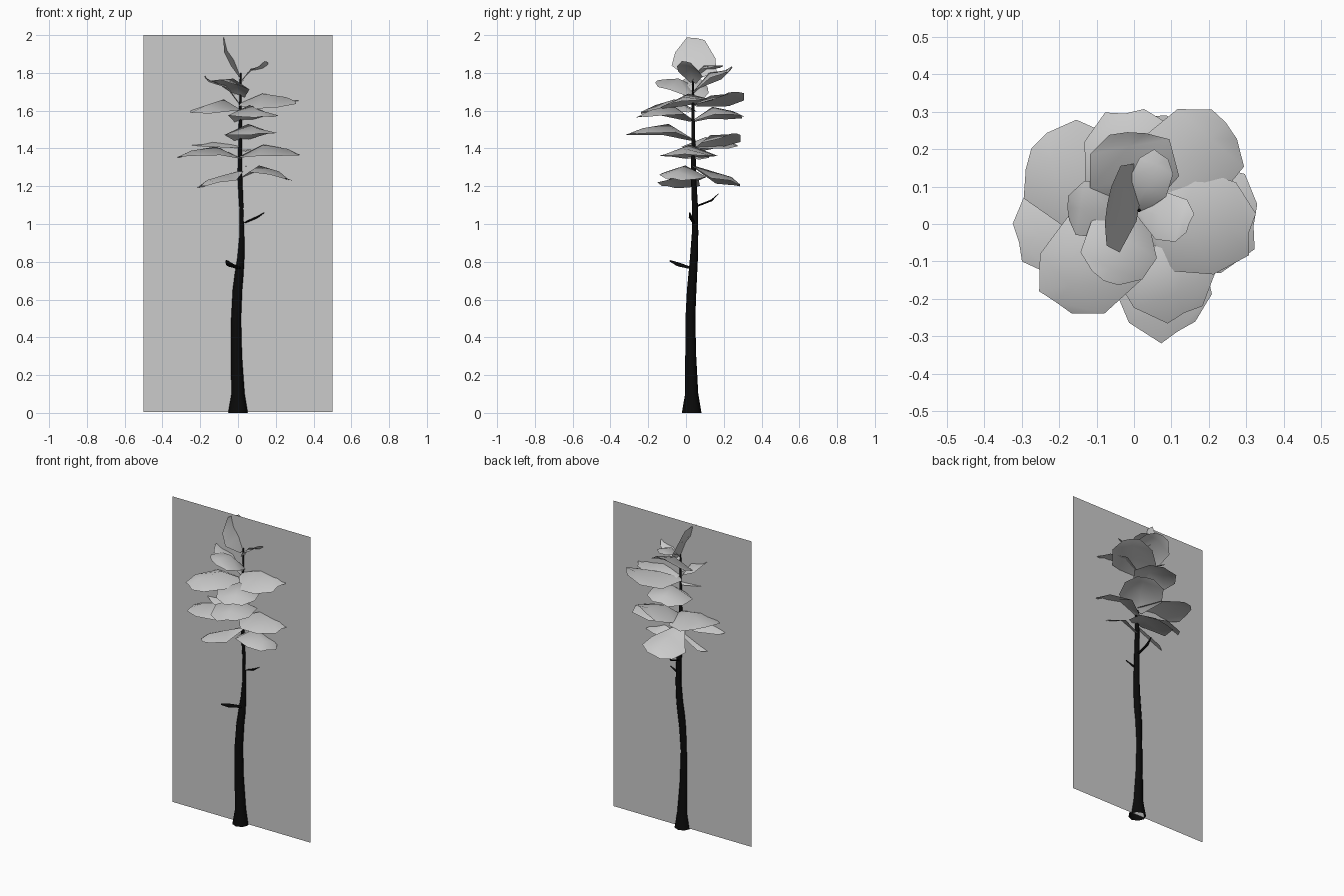
import bpy, math, random
from mathutils import Vector

random.seed(4)
bark = bpy.data.materials.new("bark_black")
bark.diffuse_color = (0.003, 0.003, 0.003, 1)


def make(name, verts, faces, mat=None, smooth=True):
    me = bpy.data.meshes.new(name)
    me.from_pydata(verts, [], faces)
    ob = bpy.data.objects.new(name, me)
    bpy.context.collection.objects.link(ob)
    if mat:
        me.materials.append(mat)
    for p in me.polygons:
        p.use_smooth = smooth
    return ob


def tube(name, path, sides, flat=1.0):
    # path entries: x, y, z, radius; open at the first end, closed at the tip
    verts, faces = [], []
    for i, p in enumerate(path):
        a, b = path[max(i - 1, 0)], path[min(i + 1, len(path) - 1)]
        d = (Vector(b[:3]) - Vector(a[:3])).normalized()
        up = Vector((0, 1, 0)) if abs(d.z) > 0.8 else Vector((0, 0, 1))
        u = d.cross(up).normalized()
        w = u.cross(d)
        for k in range(sides):
            t = 2 * math.pi * k / sides
            verts.append(Vector(p[:3]) + p[3] * (u * math.cos(t) + w * math.sin(t) * flat))
    for i in range(len(path) - 1):
        for k in range(sides):
            n = (k + 1) % sides
            faces.append((i * sides + k, i * sides + n, (i + 1) * sides + n, (i + 1) * sides + k))
    faces.append(tuple(range((len(path) - 1) * sides, len(path) * sides)))
    return make(name, verts, faces, bark)


# Trunk, flared at the foot and gently bent
tube("trunk", [(0, .03, 0, .052), (0, .03, .1, .035),
               (-.008, .025, .3, .029), (-.01, .023, .5, .026), (-.003, .03, .65, .025),
               (.015, .042, .82, .021), (.021, .048, .95, .017), (.018, .048, 1.08, .016),
               (.01, .04, 1.25, .014), (.014, .036, 1.8, .004)], 8)

# Dead twigs
tube("lower_twig", [(.01, .03, .765, .012), (-.045, -.04, .785, .022),
                    (-.06, -.085, .805, .008)], 5, .5)
tube("side_twig", [(.02, .045, 1.0, .008), (.1, .025, 1.035, .011), (.14, .02, 1.06, .003)], 5, .5)
tube("back_twig", [(.015, .045, 1.09, .01), (.01, .135, 1.125, .01), (.01, .172, 1.16, .003)], 5, .5)

# Foliage: azimuth, length, half width, heights of base / middle / end
leaves = [
    (-22, .27, .12, 1.24, 1.31, 1.24), (212, .25, .11, 1.28, 1.26, 1.20),
    (84, .25, .13, 1.31, 1.28, 1.21), (195, .33, .13, 1.35, 1.41, 1.36),
    (-8, .31, .15, 1.36, 1.42, 1.37), (62, .26, .13, 1.39, 1.47, 1.48),
    (150, .33, .14, 1.41, 1.46, 1.44), (-72, .34, .13, 1.45, 1.53, 1.48),
    (228, .33, .13, 1.60, 1.66, 1.59), (-66, .30, .13, 1.55, 1.63, 1.57),
    (98, .26, .13, 1.55, 1.62, 1.57), (-12, .30, .14, 1.64, 1.69, 1.65),
    (45, .33, .13, 1.63, 1.68, 1.70), (244, .21, .10, 1.68, 1.77, 1.76),
    (178, .19, .08, 1.63, 1.74, 1.78), (98, .21, .12, 1.70, 1.80, 1.83),
    (-14, .14, .065, 1.75, 1.82, 1.86), (68, .16, .055, 1.76, 1.84, 1.84),
    (170, .085, .12, 1.78, 1.87, 1.985),
]
for n, (az, length, hw, z0, z1, z2) in enumerate(leaves):
    a = math.radians(az)
    out = Vector((math.cos(a), math.sin(a), 0))
    side = Vector((-out.y, out.x, 0))
    foot = Vector((.012, .037, 0))
    droop, tilt = hw * .4, random.uniform(-.025, .025)
    # rows: distance out, width, height, fold
    rows = [(0, .25, z0, .15), (.4, 1, z1, 1), (.82, .9, z1 + .45 * (z2 - z1), .6), (1, .4, z2, .1)]
    verts, faces = [], []
    for t, w, z, fold in rows:
        for s in (-1, 0, 1):
            j = random.uniform(-.05, .05) * length if s and t else 0
            verts.append(foot + out * (t * length + j) + side * (s * w * hw)
                         + Vector((0, 0, z - abs(s) * droop * fold + s * w * tilt)))
    for r in (0, 3, 6):
        for c in (0, 1):
            faces.append((r + c, r + c + 1, r + c + 4, r + c + 3)[::-1])
    make(f"leaf_spray_{n + 1:02d}", verts, faces)

# Flat upright backing card through the tree
make("backing_card", [(-.5, .036, .005), (.5, .036, .005), (.5, .036, 2), (-.5, .036, 2)],
     [(0, 1, 2, 3)], None, False)
